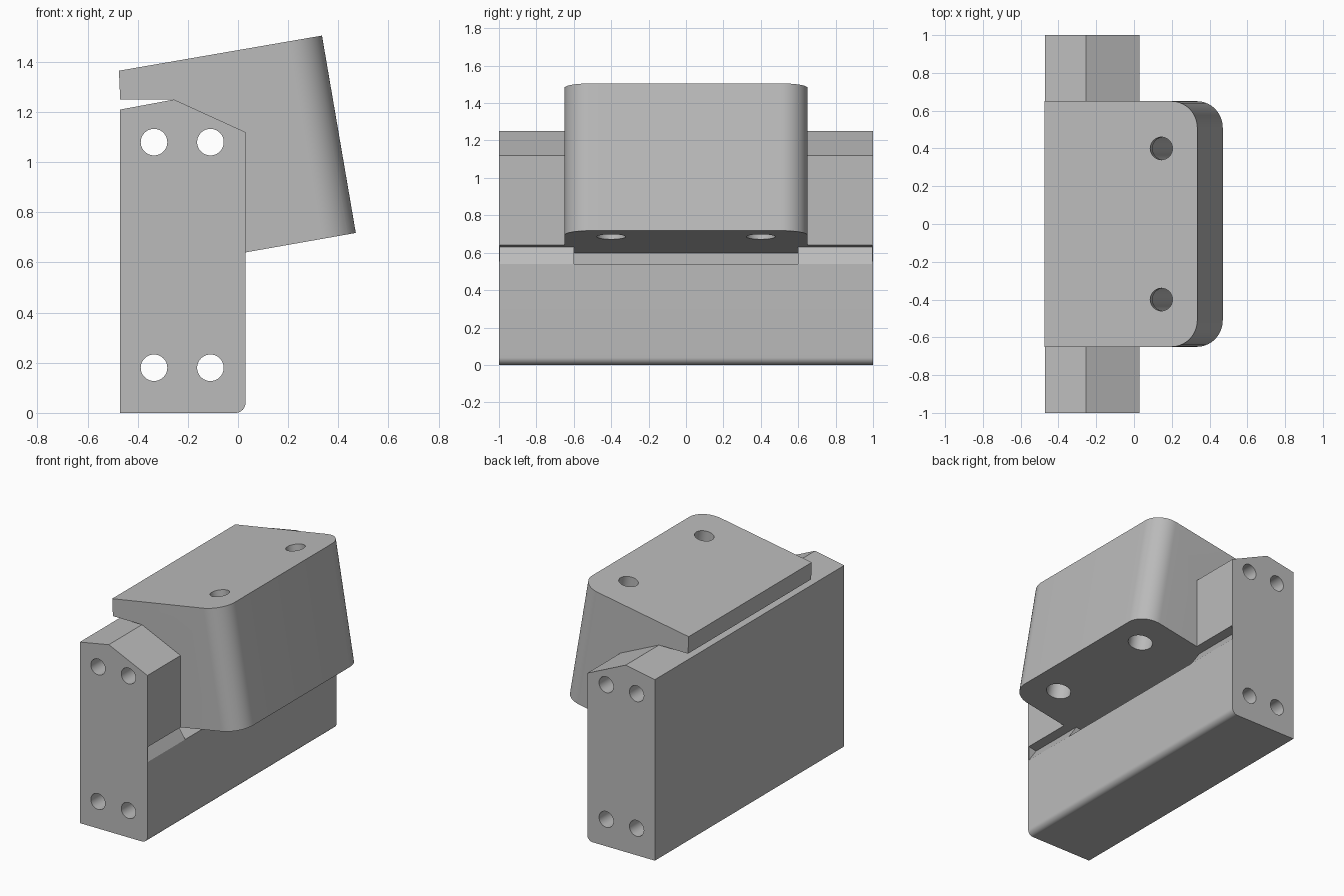
import bpy, bmesh, math
from mathutils import Vector, Matrix

cube = bpy.data.objects.get("Cube")
if cube:
    bpy.data.objects.remove(cube, do_unlink=True)

grey = bpy.data.materials.new("plain grey")
grey.use_nodes = True
colour = (0.5, 0.5, 0.5, 1)
grey.diffuse_color = colour
grey.node_tree.nodes["Principled BSDF"].inputs["Base Color"].default_value = colour


def finish(name, bm):
    bmesh.ops.recalc_face_normals(bm, faces=bm.faces)
    mesh = bpy.data.meshes.new(name)
    bm.to_mesh(mesh)
    bm.free()
    mesh.materials.append(grey)
    ob = bpy.data.objects.new(name, mesh)
    bpy.context.collection.objects.link(ob)
    return ob


def prism(name, profile, y0, y1, round_corner=None, radius=0, segments=12):
    """Extrude an x-z profile along y; round the edges that satisfy round_corner."""
    bm = bmesh.new()
    face = bm.faces.new([bm.verts.new((x, y0, z)) for x, z in profile])
    ext = bmesh.ops.extrude_face_region(bm, geom=[face])
    verts = [g for g in ext["geom"] if isinstance(g, bmesh.types.BMVert)]
    bmesh.ops.translate(bm, verts=verts, vec=(0, y1 - y0, 0))
    bmesh.ops.recalc_face_normals(bm, faces=bm.faces)
    if round_corner:
        edges = [e for e in bm.edges if round_corner(*[v.co for v in e.verts])]
        bmesh.ops.bevel(bm, geom=edges, offset=radius, segments=segments,
                        profile=0.5, affect='EDGES')
    return finish(name, bm)


def cylinder(name, start, end, radius):
    """Cylinder between two points."""
    start, end = Vector(start), Vector(end)
    axis = end - start
    turn = axis.to_track_quat('Z', 'Y').to_matrix().to_4x4()
    bm = bmesh.new()
    bmesh.ops.create_cone(bm, cap_ends=True, segments=48, radius1=radius,
                          radius2=radius, depth=axis.length,
                          matrix=Matrix.Translation((start + end) / 2) @ turn)
    return finish(name, bm)


def combine(target, tool, operation='DIFFERENCE'):
    """Apply a boolean and remove the tool."""
    mod = target.modifiers.new("cut", 'BOOLEAN')
    mod.operation = operation
    mod.solver = 'EXACT'
    mod.object = tool
    bpy.context.view_layer.objects.active = target
    bpy.ops.object.modifier_apply(modifier=mod.name)
    bpy.data.objects.remove(tool, do_unlink=True)


# Upright body with a peaked top and one rounded lower edge
body = prism("bracket_body",
             [(-0.47, 0), (0.03, 0), (0.03, 1.12), (-0.255, 1.25), (-0.47, 1.21)],
             -1, 1,
             lambda a, b: min(a.x, b.x) > 0 and max(a.z, b.z) < 0.1 and abs(a.y - b.y) > 1,
             0.04)

# Tilted head with rounded outer corners
head = prism("tilted_head",
             [(-0.475, 1.365), (0.335, 1.505), (0.473, 0.70), (-0.05, 0.61),
              (-0.05, 1.12), (-0.26, 1.235), (-0.26, 1.25), (-0.47, 1.25)],
             -0.65, 0.65,
             lambda a, b: min(a.x, b.x) > 0.3 and abs(a.z - b.z) > 0.5, 0.14, 16)
combine(body, head, 'UNION')

# Recess below the head: deep in the middle, sloped and shallow at each side
def underside(x):
    return 0.635 + 0.1763 * x


outer = [(0.6, 0.54), (0.6, underside(0.6))]
deep = [(-0.2, underside(-0.2)), (-0.2, 0.54)]
shallow = [(-0.03, underside(-0.03)), (0.03, 0.54)]
combine(body, prism("middle_recess", deep + outer, -0.6, 0.6))
for side in (-1, 1):
    combine(body, prism("side_recess", shallow + outer, side * 0.59, side * 0.994))

# Four lengthwise holes
for x in (-0.335, -0.11):
    for z in (0.18, 1.08):
        combine(body, cylinder("long_hole", (x, -1.1, z), (x, 1.1, z), 0.053))

# Two tilted screw holes, widened from below
tilt = math.radians(10)
down = Vector((math.sin(tilt), 0, -math.cos(tilt)))
for y in (-0.4, 0.4):
    top = Vector((0.145, y, 1.472))
    combine(body, cylinder("wide_bore", top + down * 0.07, top + down * 0.9, 0.077))
    combine(body, cylinder("screw_hole", top - down * 0.1, top + down * 0.2, 0.06))

# Smooth rounds, sharp edges
bpy.ops.object.select_all(action='DESELECT')
body.select_set(True)
bpy.context.view_layer.objects.active = body
bpy.ops.object.shade_smooth_by_angle(angle=math.radians(25))
